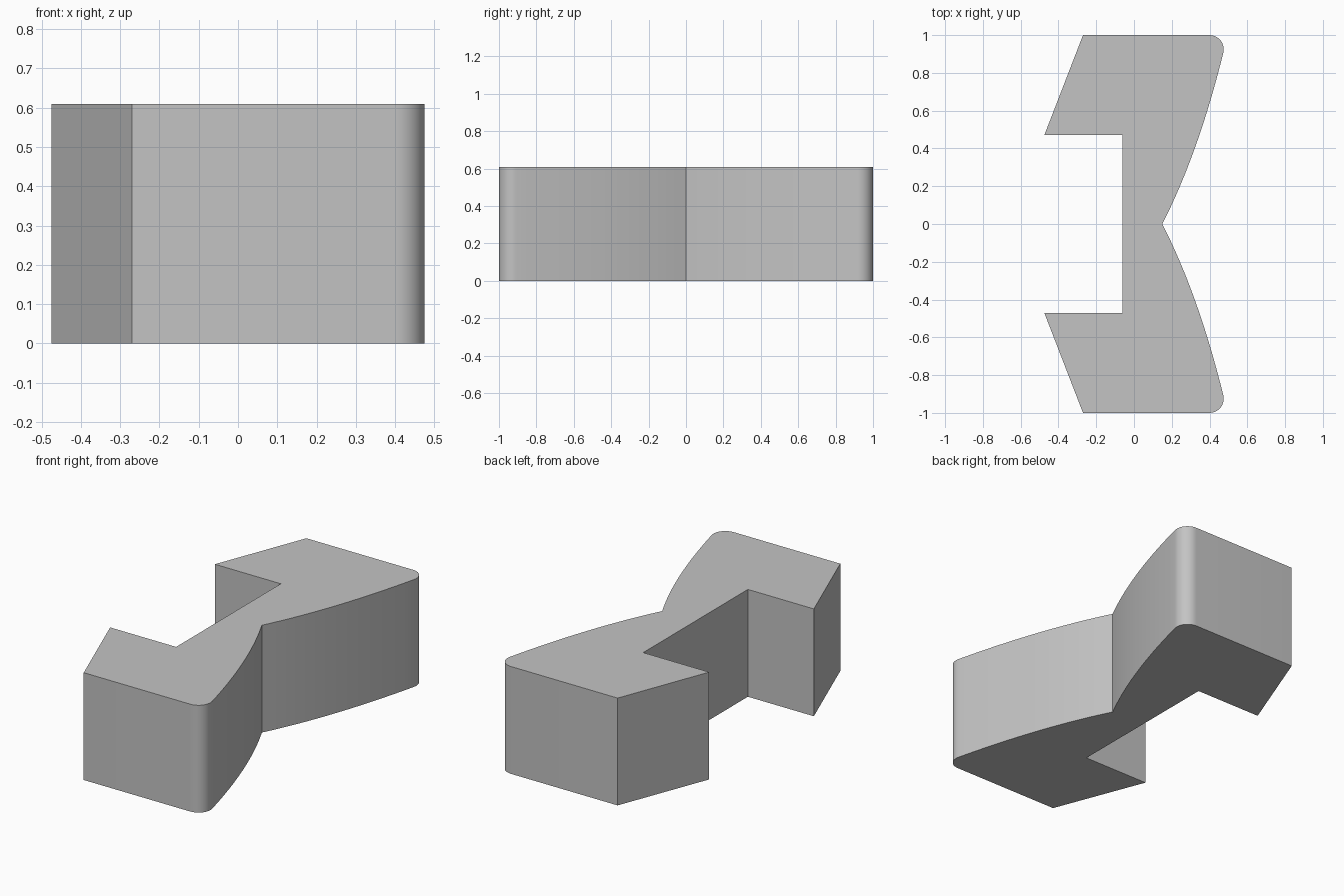
import bpy, bmesh, math
from mathutils import Vector
from mathutils.geometry import interpolate_bezier

cube = bpy.data.objects.get("Cube")
if cube:
    bpy.data.objects.remove(cube)

HEIGHT = 0.61

# Grey material
grey = bpy.data.materials.new("grey")
grey.use_nodes = True
colour = (0.55, 0.55, 0.55, 1)
grey.diffuse_color = colour
grey.node_tree.nodes["Principled BSDF"].inputs["Base Color"].default_value = colour

# Back half of the outline: notch, slanted side, rounded corner, curved waist
half = [Vector(p) for p in ((-0.06, 0.47), (-0.475, 0.47), (-0.27, 1), (0.4, 1))]
radius, centre = 0.075, Vector((0.4, 0.925))
for i in range(1, 11):
    a = math.radians(90 - 10.4 * i)
    half.append(centre + radius * Vector((math.cos(a), math.sin(a))))
waist, control = Vector((0.15, 0)), Vector((0.342, 0.376))
start = half[-1]
curve = interpolate_bezier(start, start.lerp(control, 2 / 3),
                           waist.lerp(control, 2 / 3), waist, 17)
half += [p.to_2d() for p in curve[1:]]

# Mirror to the front half, sharing the waist point
outline = half + [Vector((p.x, -p.y)) for p in reversed(half[:-1])]

# Extrude the outline into the block
bm = bmesh.new()
base = bm.faces.new([bm.verts.new((p.x, p.y, 0)) for p in outline])
top = bmesh.ops.extrude_face_region(bm, geom=[base], use_keep_orig=True)
bmesh.ops.translate(bm, vec=(0, 0, HEIGHT),
                    verts=[v for v in top["geom"] if isinstance(v, bmesh.types.BMVert)])
bmesh.ops.recalc_face_normals(bm, faces=bm.faces)
mesh = bpy.data.meshes.new("notched_block")
bm.to_mesh(mesh)
bm.free()
mesh.materials.append(grey)
block = bpy.data.objects.new("notched_block", mesh)
bpy.context.collection.objects.link(block)

# Smooth the rounded walls, keep the edges sharp
bpy.ops.object.select_all(action="DESELECT")
block.select_set(True)
bpy.context.view_layer.objects.active = block
bpy.ops.object.shade_smooth_by_angle(angle=math.radians(30))
